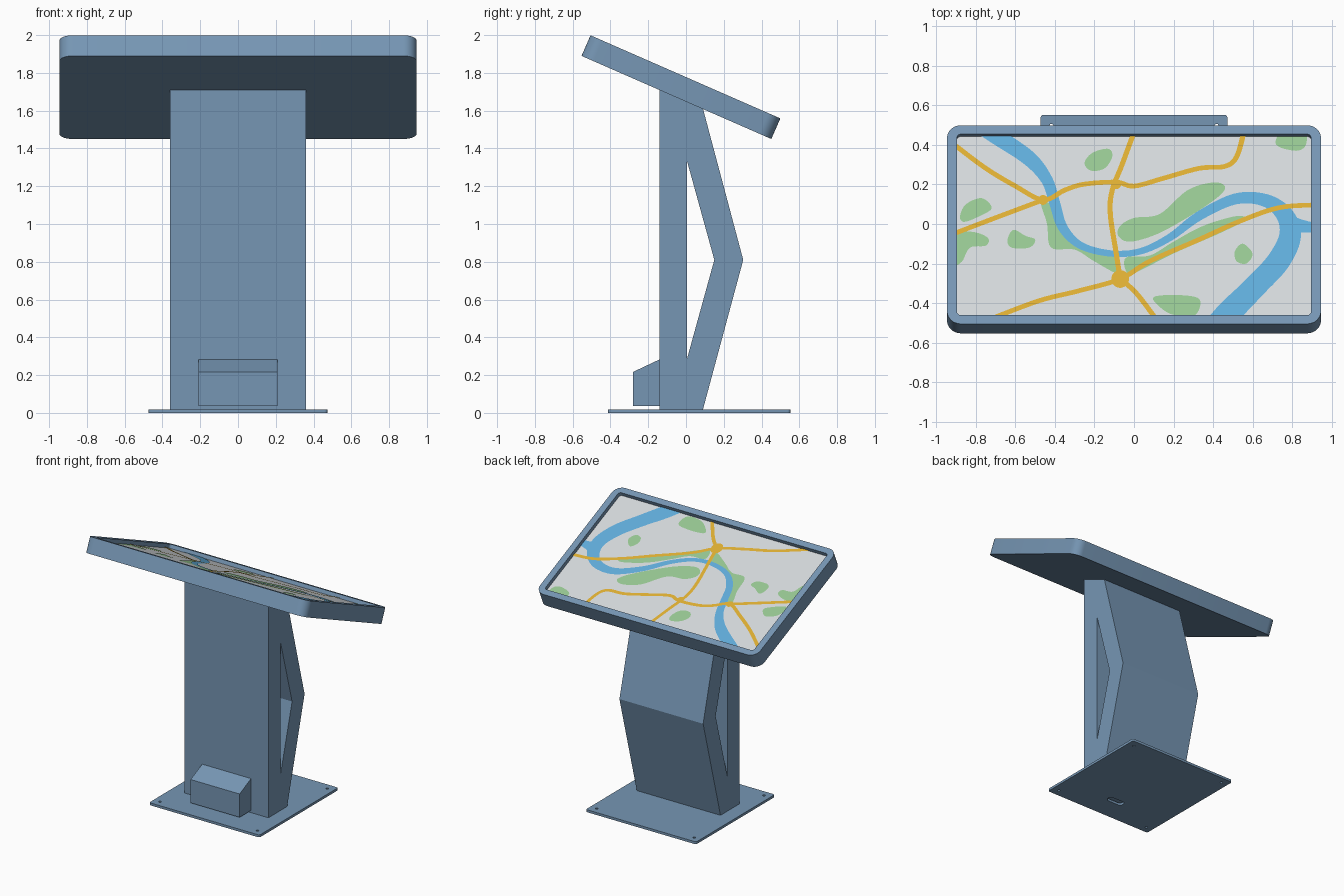
import bpy, bmesh, math
from mathutils import Vector, Matrix

if "Cube" in bpy.data.objects:
    bpy.data.objects.remove(bpy.data.objects["Cube"])


def material(name, rgb):
    m = bpy.data.materials.new(name)
    m.diffuse_color = (*rgb, 1)
    m.use_nodes = True
    m.node_tree.nodes["Principled BSDF"].inputs["Base Color"].default_value = m.diffuse_color
    return m


STEEL = material("blue grey paint", (0.181, 0.305, 0.456))
LAND = material("map pale grey", (0.658, 0.686, 0.708))
WATER = material("map water blue", (0.117, 0.413, 0.701))
PARK = material("map park green", (0.305, 0.564, 0.283))
ROAD = material("map road yellow", (0.723, 0.423, 0.032))

TILT = math.atan2(0.44, 1.005)
PANEL = Matrix.Translation((0, -0.003, 1.779)) @ Matrix.Rotation(-TILT, 4, 'X')
HALF_U, HALF_V = 0.896, 0.5        # screen opening, half sizes
SCREEN = -0.03                     # screen depth below the frame face


def finish(name, bm, mat, matrix=None, smooth=False):
    me = bpy.data.meshes.new(name)
    bm.to_mesh(me)
    bm.free()
    me.materials.append(mat)
    ob = bpy.data.objects.new(name, me)
    bpy.context.collection.objects.link(ob)
    if matrix:
        ob.matrix_world = matrix
    if smooth:
        bpy.ops.object.select_all(action='DESELECT')
        ob.select_set(True)
        bpy.context.view_layer.objects.active = ob
        bpy.ops.object.shade_smooth_by_angle(angle=math.radians(35))
    return ob


def rounded(hx, hy, r, cx=0, cy=0, seg=8):
    """Outline of a rounded rectangle."""
    pts = []
    for k, (sx, sy) in enumerate([(1, 1), (-1, 1), (-1, -1), (1, -1)]):
        for i in range(seg + 1):
            a = math.pi / 2 * (k + i / seg)
            pts.append((cx + sx * (hx - r) + r * math.cos(a),
                        cy + sy * (hy - r) + r * math.sin(a)))
    return pts


def circle(cx, cy, r, n=16):
    return [(cx + r * math.cos(i * math.tau / n), cy + r * math.sin(i * math.tau / n))
            for i in range(n)]


def prism(name, loops, place, lo, hi, mat, matrix=None, smooth=False):
    """Solid from an outline (plus hole outlines), drawn from lo to hi."""
    bm = bmesh.new()
    axis = Vector(place(0, 0, 1)) - Vector(place(0, 0, 0))
    ends = [[[bm.verts.new(place(a, b, h)) for a, b in lp] for lp in loops] for h in (lo, hi)]
    for end in ends:
        edges = [bm.edges.new((lp[i - 1], lp[i])) for lp in end for i in range(len(lp))]
        bmesh.ops.triangle_fill(bm, edges=edges, normal=axis)
    for a, b in zip(*ends):
        for i in range(len(a)):
            bm.faces.new((a[i - 1], a[i], b[i], b[i - 1]))
    bmesh.ops.recalc_face_normals(bm, faces=bm.faces[:])
    return finish(name, bm, mat, matrix, smooth)


def along_z(a, b, h):
    return (a, b, h)


def along_x(a, b, h):
    return (h, a, b)


# Base plate with bolt holes and cable slot
holes = [circle(sx * 0.418, y, 0.01) for sx in (-1, 1) for y in (-0.358, 0.497)]
slot = rounded(0.07, 0.028, 0.026, 0, -0.21)
prism("base_plate", [rounded(0.473, 0.4825, 0.015, 0, 0.0695, 4), slot] + holes,
      along_z, 0, 0.019, STEEL, smooth=True)

# Post: upright front with a bent rear leg around a triangular opening
prism("post", [[(-0.14, 0.019), (0.09, 0.019), (0.303, 0.81), (0.09, 1.61), (-0.14, 1.711)],
               [(0.005, 0.285), (0.15, 0.81), (0.005, 1.335)]],
      along_x, -0.359, 0.359, STEEL)

# Cable box on the front of the post
prism("cable_box", [[(-0.28, 0.036), (-0.14, 0.036), (-0.14, 0.283), (-0.28, 0.217)]],
      along_x, -0.21, 0.21, STEEL)

# Tilted display housing with a recessed face
bm = bmesh.new()
outer, inner = rounded(0.946, 0.5485, 0.07), rounded(HALF_U, HALF_V, 0.02)
rings = [[bm.verts.new((x, y, z)) for x, y in lp] for lp, z in
         ((outer, -0.119), (outer, 0), (inner, 0), (inner, SCREEN - 0.003))]
for a, b in zip(rings, rings[1:]):
    for i in range(len(a)):
        bm.faces.new((a[i - 1], a[i], b[i], b[i - 1]))
bm.faces.new(rings[0])
bm.faces.new(rings[-1])
bmesh.ops.recalc_face_normals(bm, faces=bm.faces[:])
finish("display_housing", bm, STEEL, PANEL, True)

# Screen
prism("screen", [inner], along_z, SCREEN - 0.002, SCREEN, LAND, PANEL)


def spline(pts, closed=False, n=6):
    """Smooth curve through points (Catmull-Rom)."""
    p = [Vector(q) for q in pts]
    p = [p[-1]] + p + p[:2] if closed else [p[0]] + p + [p[-1]]
    out = []
    for a, b, c, d in zip(p, p[1:], p[2:], p[3:]):
        for i in range(n):
            t = i / n
            out.append(0.5 * (2 * b + (c - a) * t + (2 * a - 5 * b + 4 * c - d) * t * t
                              + (3 * b - a - 3 * c + d) * t ** 3))
    return out if closed else out + [p[-1]]


def to_screen(x, y):
    """Plan position in hundredths to screen position."""
    return Vector((x / 100, (y / 100 + 0.015) / math.cos(TILT)))


def map_layer(name, mat, level, areas=(), strips=()):
    """Thin coloured shapes on the screen, trimmed to its edge."""
    bm = bmesh.new()
    z = SCREEN + 0.0015 * level
    for area in areas:
        bm.faces.new([bm.verts.new((*to_screen(*q), z)) for q in spline(area, True)])
    bmesh.ops.triangulate(bm, faces=bm.faces[:])
    for strip in strips:
        pts = spline(strip)
        uv = [to_screen(q[0], q[1]) for q in pts]
        rows = []
        for i, q in enumerate(uv):
            t = (uv[min(i + 1, len(uv) - 1)] - uv[max(i - 1, 0)]).normalized()
            s = Vector((-t.y, t.x)) * pts[i][2] / 200
            rows.append([bm.verts.new((*(q + s), z)), bm.verts.new((*(q - s), z))])
        for a, b in zip(rows, rows[1:]):
            bm.faces.new((a[0], a[1], b[1], b[0]))
    for co, no in (((HALF_U, 0, 0), (1, 0, 0)), ((-HALF_U, 0, 0), (-1, 0, 0)),
                   ((0, HALF_V, 0), (0, 1, 0)), ((0, -HALF_V, 0), (0, -1, 0))):
        bmesh.ops.bisect_plane(bm, geom=bm.verts[:] + bm.edges[:] + bm.faces[:],
                               plane_co=co, plane_no=no, clear_outer=True)
    bm.normal_update()
    bmesh.ops.reverse_faces(bm, faces=[f for f in bm.faces if f.normal.z < 0])
    finish(name, bm, mat, PANEL)


# Parks
big_parks = [
    [(-7, -1), (0, 3), (13, 5), (27, 17), (40, 21), (46, 19), (43, 14), (30, 5), (12, -5),
     (-2, -9), (-8, -6)],
    [(-47, 11), (-40, 8), (-36, -3), (-27, -12), (-10, -16), (-8, -25), (-20, -19), (-30, -13),
     (-42, -12), (-44, 0)],
    [(-4, -17), (8, -16), (20, -9), (35, -1), (52, 4), (56, 2), (45, -4), (20, -15), (0, -25),
     (-4, -24)]]
small_parks = [
    [(-25, 31), (-21, 36), (-13, 38), (-11, 34), (-15, 28), (-22, 27)],
    [(72, 40), (75, 47), (86, 47), (87, 40), (82, 37)],
    [(-88, 4), (-85, 10), (-77, 13), (-72, 8), (-78, 4), (-86, 1)],
    [(-91, -6), (-82, -4), (-74, -7), (-75, -11), (-83, -12), (-87, -19), (-91, -20)],
    [(-64, -8), (-61, -3), (-55, -6), (-50, -8), (-53, -12), (-62, -12)],
    [(10, -37), (22, -36), (33, -38), (31, -46), (20, -46), (13, -42)],
    [(51, -14), (55, -10), (60, -15), (57, -20), (52, -19)]]
map_layer("map_parks", PARK, 1, big_parks + small_parks)

# River and its side branch (x, y, width)
river = [(-78, 51, 11), (-69, 44, 9), (-53, 33, 8), (-44, 22, 6), (-40, 10, 5.5), (-36, -2, 5),
         (-27, -11, 4), (-12, -15, 3.5), (3, -14, 3.5), (18, -7, 4), (33, 4, 5), (51, 12.5, 6),
         (66, 12, 7), (76, 5, 9), (79, -6, 11), (73, -19, 12), (61, -32, 12), (49, -44, 13),
         (42, -52, 13)]
branch = [(75, 0, 14), (83, -1, 8), (92, -2, 5)]
map_layer("map_river", WATER, 2, strips=[river, branch])

# Roads and their junctions
roads = [
    [(-91, 40), (-75, 28), (-60, 19), (-46, 12), (-35, 17), (-25, 20), (-9, 21), (0, 19),
     (15, 23), (33, 28), (46, 29), (52, 34), (56, 48)],
    [(-91, -5), (-70, 3), (-46, 12)],
    [(1, 49), (-6, 30), (-11, 17), (-12, 5), (-9, -15), (-7, -28)],
    [(-72, -48), (-48, -39), (-28, -34), (-7, -28), (8, -19), (33, -8), (53, 1), (73, 8),
     (92, 9.5)],
    [(-7, -28), (1, -35), (11, -48)]]
junctions = [circle(x, y, r, 8) for x, y, r in ((-7, -28, 4.5), (-46, 12, 2.5), (-9, 20, 2.5))]
map_layer("map_roads", ROAD, 3, junctions,
          [[(x, y, 2.6) for x, y in road] for road in roads])
